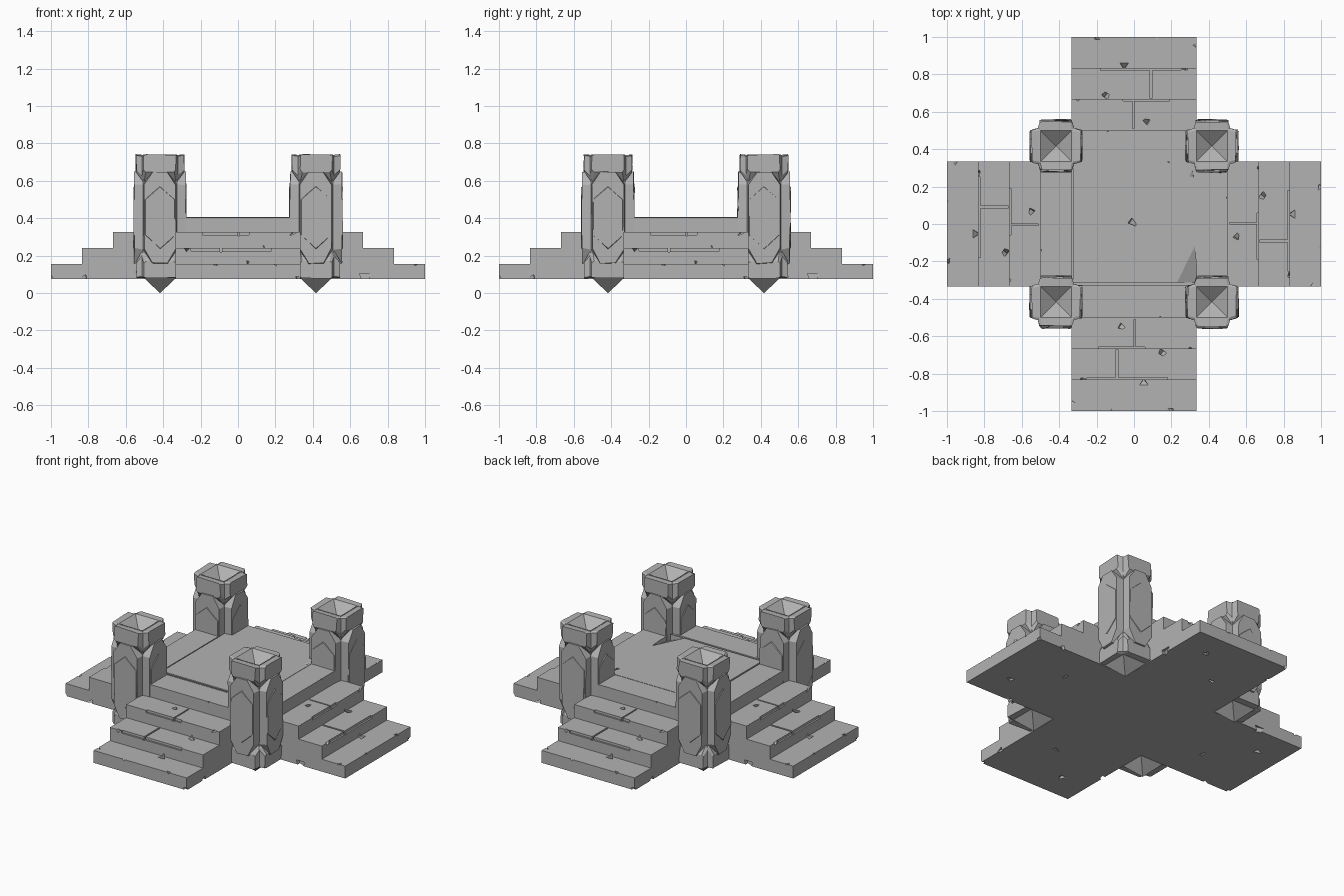
import bpy, bmesh, math, random
from mathutils import Matrix, Vector, Euler

if "Cube" in bpy.data.objects:
    bpy.data.objects.remove(bpy.data.objects["Cube"])
random.seed(4)

STONE = (0.45, 0.45, 0.45, 1)
stone = bpy.data.materials.new("grey_stone")
stone.use_nodes = True
stone.diffuse_color = STONE
bsdf = next(n for n in stone.node_tree.nodes if n.type == "BSDF_PRINCIPLED")
bsdf.inputs["Base Color"].default_value = STONE
bsdf.inputs["Roughness"].default_value = 0.9


def make_object(name, bm):
    bmesh.ops.recalc_face_normals(bm, faces=bm.faces)
    mesh = bpy.data.meshes.new(name)
    bm.to_mesh(mesh)
    bm.free()
    mesh.materials.append(stone)
    ob = bpy.data.objects.new(name, mesh)
    bpy.context.collection.objects.link(ob)
    return ob


def loft(bm, rings):
    """Skin closed rings of points and cap both ends."""
    rings = [[bm.verts.new(p) for p in ring] for ring in rings]
    for a, b in zip(rings, rings[1:]):
        for i in range(len(a)):
            j = (i + 1) % len(a)
            bm.faces.new((a[i], a[j], b[j], b[i]))
    bm.faces.new(rings[0])
    bm.faces.new(rings[-1])
    return [v for ring in rings for v in ring]


def add_box(bm, lo, hi):
    size = Vector(hi) - Vector(lo)
    mid = (Vector(hi) + Vector(lo)) / 2
    bmesh.ops.create_cube(bm, size=1, matrix=Matrix.Translation(mid) @ Matrix.Diagonal((*size, 1)))


def add_chip(bm, u, v, z, size):
    """Randomly turned three-sided spike used to knock a flake off the stone."""
    turn = Euler([random.uniform(0, math.tau) for _ in range(3)]).to_matrix().to_4x4()
    bmesh.ops.create_cone(bm, cap_ends=True, segments=3, radius1=size, radius2=0, depth=size * 1.3,
                          matrix=Matrix.Translation((u, v, z)) @ turn)


def carve(ob, cutter_bm):
    cutter = make_object("crack_cutter", cutter_bm)
    cutter.hide_render = True
    mod = ob.modifiers.new("cracks", "BOOLEAN")
    mod.operation, mod.solver, mod.use_self, mod.object = "DIFFERENCE", "EXACT", True, cutter
    bpy.context.view_layer.update()
    carved = bpy.data.meshes.new_from_object(ob.evaluated_get(bpy.context.evaluated_depsgraph_get()))
    ob.modifiers.clear()
    ob.data = carved
    bpy.data.objects.remove(cutter)


# Stair arm: stepped profile extruded across its width
FLOOR, HALF = 0.075, 0.333
treads = [(0.5, 0.405), (0.667, 0.325), (0.833, 0.24), (1.0, 0.155)]
profile = [(HALF, FLOOR), (HALF, treads[0][1])]
for n, (u, z) in enumerate(treads):
    profile += [(u, z), (u, treads[n + 1][1] if n < 3 else FLOOR)]
bm = bmesh.new()
loft(bm, [[(u, side * HALF, z) for u, z in profile] for side in (-1, 1)])
stairs = make_object("stair_1", bm)

# Cracks between slabs, and flakes off the edges and underside
cut = bmesh.new()
add_box(cut, (0.822, -0.25, 0.225), (0.834, 0.18, 0.26))
add_box(cut, (0.67, -0.096, 0.22), (0.85, -0.085, 0.26))
add_box(cut, (0.51, 0, 0.305), (0.69, 0.008, 0.34))
add_box(cut, (0.657, -0.19, 0.31), (0.668, 0.06, 0.34))
for u, v, z, size in [(0.85, 0.06, 0.155, 0.03), (0.69, 0.16, 0.24, 0.035), (0.55, -0.06, 0.325, 0.03),
                      (0.83, 0.333, 0.08, 0.03), (0.69, -0.333, 0.09, 0.05), (1, 0.333, 0.08, 0.03),
                      (1, -0.12, 0.155, 0.025), (1, 0.2, 0.155, 0.02), (0.833, -0.28, 0.24, 0.025),
                      (0.667, 0.3, 0.325, 0.025), (0.5, 0.14, 0.405, 0.02), (0.95, -0.333, 0.155, 0.022),
                      (0.6, 0.1, FLOOR, 0.03), (0.82, -0.15, FLOOR, 0.03)]:
    add_chip(cut, u, v, z, size)
carve(stairs, cut)
for k in range(1, 4):
    copy = bpy.data.objects.new(f"stair_{k + 1}", stairs.data)
    copy.rotation_euler.z = k * math.pi / 2
    bpy.context.collection.objects.link(copy)

# Central platform with grooves along two sides
bm = bmesh.new()
add_box(bm, (-HALF, -HALF, FLOOR), (HALF, HALF, 0.407))
platform = make_object("platform", bm)
cut = bmesh.new()
add_box(cut, (-0.32, -0.326, 0.38), (0.34, -0.313, 0.42))
add_box(cut, (-0.334, -0.3, 0.385), (-0.325, 0.33, 0.42))
# Sunken wedge in one corner, sloping towards the edge
loft(cut, [[(0.23, -0.312, z0), (0.34, -0.312, z1), (0.325, -0.12, z0)]
           for z0, z1 in ((0.404, 0.36), (0.43, 0.43))])
for x, y, size in [(-0.02, 0.01, 0.035), (0.18, 0.34, 0.03), (0.31, 0.26, 0.03)]:
    add_chip(cut, x, y, 0.41, size)
carve(platform, cut)


# Pillars
def octagon(r, w, z0, z1, cw, c0, c1):
    """Upright outline at distance r, with corners cut cw wide, c0 high below and c1 high above."""
    right = [(w - cw, z0), (w, z0 + c0), (w, z1 - c1), (w - cw, z1)]
    return [(r, t, z) for t, z in right] + [(r, -t, z) for t, z in reversed(right)]


def add_plates(bm, inner, outer, jitter):
    for k in range(4):
        verts = loft(bm, [octagon(*inner), octagon(*outer)])
        for v in verts[8:]:
            v.co += Vector(random.uniform(-jitter, jitter) for _ in range(3))
        bmesh.ops.rotate(bm, verts=verts, matrix=Matrix.Rotation(k * math.pi / 2, 3, "Z"))


def square(h, z):
    return [(h, h, z), (-h, h, z), (-h, -h, z), (h, -h, z)]


corners = [(1, 1), (-1, 1), (-1, -1), (1, -1)]
for n, (sx, sy) in enumerate(corners):
    parts = {}
    # Core with a spike below and a square funnel sunk in the top
    core = bmesh.new()
    loft(core, [square(h, z) for h, z in ((0.001, 0), (0.085, 0.08), (0.096, 0.17), (0.09, 0.26), (0.09, 0.56),
                                          (0.094, 0.66), (0.09, 0.74), (0.084, 0.74), (0.001, 0.67))])
    parts["core"] = core
    # Foot blocks flaring up to the shaft
    foot = bmesh.new()
    add_plates(foot, (0.087, 0.1, 0.08, 0.24, 0.015, 0.01, 0.03),
               (0.127, 0.086, 0.08, 0.17, 0.012, 0.005, 0.01), 0.003)
    parts["foot"] = foot
    # Shaft panels with pointed ends, and a raised chevron panel on each
    shaft = bmesh.new()
    add_plates(shaft, (0.085, 0.092, 0.15, 0.65, 0.045, 0.08, 0.07),
               (0.138, 0.085, 0.16, 0.648, 0.046, 0.08, 0.07), 0.003)
    add_plates(shaft, (0.13, 0.082, 0.23, 0.575, 0.08, 0.08, 0.075),
               (0.142, 0.078, 0.24, 0.565, 0.076, 0.07, 0.065), 0.002)
    parts["shaft"] = shaft
    # Head blocks undercut towards the neck
    head = bmesh.new()
    add_plates(head, (0.087, 0.1, 0.59, 0.738, 0.015, 0.03, 0.01),
               (0.128, 0.086, 0.645, 0.74, 0.012, 0.015, 0.004), 0.003)
    parts["head"] = head
    for part, bm in parts.items():
        ob = make_object(f"pillar_{part}_{n + 1}", bm)
        ob.location = (sx * 0.417, sy * 0.417, 0)
